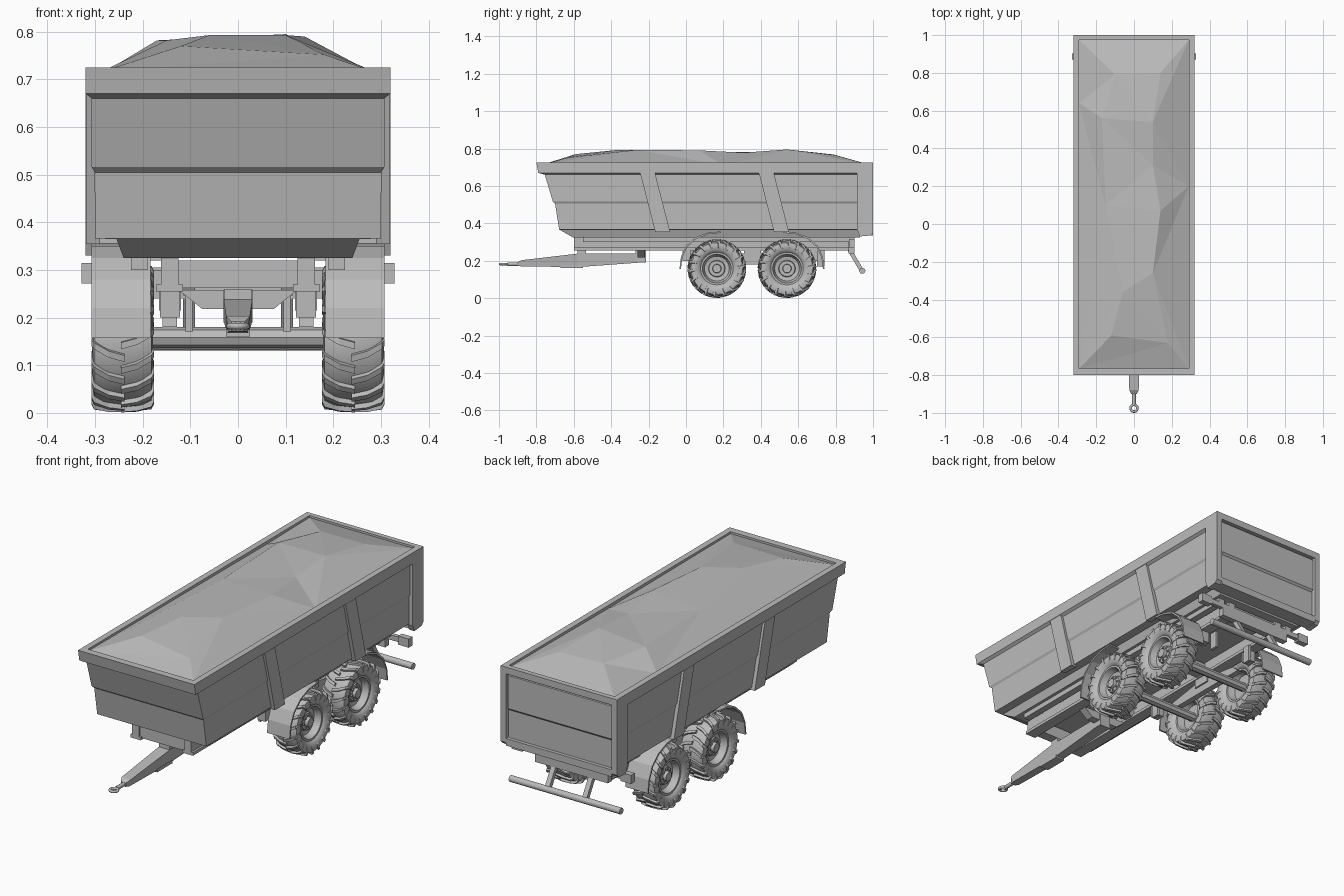
import bpy, bmesh, math
from mathutils import Vector
from mathutils.geometry import delaunay_2d_cdt

if "Cube" in bpy.data.objects:
    bpy.data.objects.remove(bpy.data.objects["Cube"])

grey = bpy.data.materials.new("plain grey")
grey.use_nodes = True
grey.diffuse_color = (0.5, 0.5, 0.5, 1)
grey.node_tree.nodes["Principled BSDF"].inputs["Base Color"].default_value = (0.5, 0.5, 0.5, 1)


def finish(name, bm, mirror=False, smooth=0):
    bmesh.ops.recalc_face_normals(bm, faces=bm.faces)
    mesh = bpy.data.meshes.new(name)
    bm.to_mesh(mesh)
    bm.free()
    mesh.materials.append(grey)
    if smooth:
        mesh.shade_smooth()
        mesh.set_sharp_from_angle(angle=math.radians(smooth))
    ob = bpy.data.objects.new(name, mesh)
    bpy.context.collection.objects.link(ob)
    if mirror:
        ob.modifiers.new("Mirror", "MIRROR").merge_threshold = 0.0001
    return ob


def loft(bm, rings, closed=False):
    """Bridge equal point rings; cap the ends unless the loop is closed."""
    vs = [[bm.verts.new(p) for p in r] for r in rings]
    n = len(vs[0])
    pairs = list(zip(vs, vs[1:])) + ([(vs[-1], vs[0])] if closed else [])
    for a, b in pairs:
        for i in range(n):
            bm.faces.new((a[i], a[(i + 1) % n], b[(i + 1) % n], b[i]))
    if not closed:
        bm.faces.new(vs[0])
        bm.faces.new(vs[-1])


def prism(name, outline, x0, x1, mirror=False):
    """Side outline of (y, z) points extruded across x."""
    bm = bmesh.new()
    loft(bm, [[(x, y, z) for y, z in outline] for x in (x0, x1)])
    return finish(name, bm, mirror)


def box(name, x0, x1, y0, y1, z0, z1, mirror=False):
    return prism(name, [(y0, z0), (y1, z0), (y1, z1), (y0, z1)], x0, x1, mirror)


def beam(name, stations):
    """Bar along y from (y, half width top, half width bottom, z0, z1)."""
    bm = bmesh.new()
    loft(bm, [[(-b, y, z0), (b, y, z0), (t, y, z1), (-t, y, z1)]
              for y, t, b, z0, z1 in stations])
    return finish(name, bm)


def wheel_point(x, r, a, cy):
    return (x, cy + r * math.cos(a), WHEEL_Z + r * math.sin(a))


def lathe(name, profile, cy, cz_steps=48, mirror=True):
    """Closed (x, r) profile turned about the axle."""
    bm = bmesh.new()
    loft(bm, [[wheel_point(x, r, i * math.tau / cz_steps, cy) for x, r in profile]
              for i in range(cz_steps)], closed=True)
    return finish(name, bm, mirror, 35)


def rod(name, p, q, r, sides=12, mirror=False):
    p, q = Vector(p), Vector(q)
    d = (q - p).normalized()
    u = d.orthogonal().normalized()
    v = d.cross(u)
    bm = bmesh.new()
    loft(bm, [[c + r * (u * math.cos(i * math.tau / sides) + v * math.sin(i * math.tau / sides))
               for i in range(sides)] for c in (p, q)])
    return finish(name, bm, mirror, 35)


# Tipping body: rectangular rings of (half width, front y, back y, z)
rings = [(.24, -.605, .93, .325), (.255, -.675, .93, .365), (.30, -.678, .98, .366),
         (.301, -.70, .98, .505), (.307, -.712, .98, .516), (.307, -.755, .98, .66),
         (.32, -.79, .98, .67), (.32, -.80, .98, .725), (.29, -.765, .975, .725),
         (.29, -.765, .975, .69)]
bm = bmesh.new()
loft(bm, [[(-w, f, z), (w, f, z), (w, b, z), (-w, b, z)] for w, f, b, z in rings])
finish("body", bm)

# Slanted side ribs
for label, y in (("front_rib", -.245), ("rear_rib", .39)):
    prism(label, [(y, .668), (y + .08, .668), (y + .16, .355), (y + .08, .355)], .29, .319, True)

# Rear posts and tailgate
prism("rear_post", [(.915, .366), (.93, .33), (.985, .335), (1, .35), (1, .725), (.915, .725)],
      .29, .32, True)
box("tailgate_top", -.29, .29, .975, 1, .692, .725)
box("tailgate_bottom", -.29, .29, .93, 1, .335, .37)
prism("tailgate_panel", [(.97, .365), (.983, .365), (.983, .508), (.992, .518),
                         (.992, .682), (.97, .695)], -.285, .285)

# Heaped load
load = [(-.29, -.765, .715), (.29, -.765, .715), (.29, .2, .71), (.29, .975, .715),
        (-.29, .975, .715), (-.29, .64, .71), (-.12, -.59, .77), (.18, -.63, .752),
        (-.06, -.36, .793), (.1, -.26, .793), (.14, .07, .79), (-.15, .1, .782),
        (.1, .31, .778), (-.17, .56, .782), (.1, .54, .795), (.14, .8, .765), (-.1, .79, .768)]
_, _, faces, *_ = delaunay_2d_cdt([Vector(p[:2]) for p in load], [], [], 0, 0.0001)
bm = bmesh.new()
vs = [bm.verts.new(p) for p in load]
for f in faces:
    bm.faces.new([vs[i] for i in f])
finish("load", bm)

# Chassis
box("chassis_rail", .125, .162, -.6, .9, .255, .33, True)
box("rail_flange", .115, .172, -.6, .9, .255, .27, True)
for i, y in enumerate((-.59, -.2, .33, .84)):
    box("cross_member_%d" % i, -.13, .13, y, y + .05, .262, .32)
bm = bmesh.new()
loft(bm, [[(-.125, y, .258), (.125, y, .258), (.075, y, .218), (-.075, y, .218)]
          for y in (-.26, -.22)])
finish("hitch_bracket", bm)
box("body_bearer", .19, .225, -.55, .9, .30, .328, True)

# Drawbar with towing eye
beam("drawbar", [(-.9, .014, .012, .172, .192), (-.88, .025, .02, .17, .203),
                 (-.58, .03, .022, .166, .238), (-.22, .03, .03, .192, .24)])
box("drawbar_mount", -.03, .03, -.27, -.215, .19, .258)
box("drawbar_spring", -.028, .028, -.58, -.535, .222, .26)
box("drawbar_foot", -.025, .025, -.67, -.55, .16, .175)
rod("eye_shank", (0, -.955, .182), (0, -.89, .182), .01)
bpy.ops.mesh.primitive_torus_add(major_radius=.018, minor_radius=.007, major_segments=20,
                                 minor_segments=8, location=(0, -.975, .182))
eye = bpy.context.object
eye.name = "towing_eye"
eye.data.materials.append(grey)
eye.data.shade_smooth()

# Suspension
WHEEL_Z = .158
AXLES = {"front": .165, "rear": .54}
prism("rocker_beam", [(.1, .18), (.62, .18), (.58, .215), (.4, .24), (.3, .24), (.14, .215)],
      .128, .158, True)
box("rocker_pivot", .12, .166, .31, .4, .215, .26, True)
for label, y in (("front", -.02), ("rear", .66)):
    box(label + "_spring_hanger", .122, .164, y, y + .045, .2, .256, True)
    box(label + "_brake_strut", .095, .11, y + .04, y + .08, .17, .256, True)

# Wheels, axles and mudguards
CX = .242
tyre = [(-.046, .085), (-.058, .1), (-.064, .12), (-.06, .138), (-.04, .145), (0, .147),
        (.04, .145), (.06, .138), (.064, .12), (.058, .1), (.046, .085), (.03, .08), (-.03, .08)]
disc = [(-.046, .087), (.048, .087), (.048, .077), (.036, .074), (.016, .066), (.012, .045),
        (.026, .042), (.026, .024), (.042, .022), (.042, .0005), (-.01, .0005),
        (-.01, .066), (-.046, .076)]
for label, cy in AXLES.items():
    lathe(label + "_tyre", [(CX + x, r) for x, r in tyre], cy)
    lathe(label + "_wheel_rim", [(CX + x, r) for x, r in disc], cy, 32)
    # Chevron tread bars wrapping down the shoulder
    bm = bmesh.new()
    count = 18
    for side in (-1, 1):
        for i in range(count):
            a0 = (i + .25 * side) * math.tau / count
            path = [(.065, .108, .115, -.03), (.066, .125, .14, -.01), (.06, .134, .151, .03),
                    (.03, .14, .156, .14), (-.004, .142, .157, .2)]
            sections = []
            for x, low, high, a in path:
                px = CX + side * x
                inner = CX + side * x * .93
                sections.append([wheel_point(inner, low, a0 + a - .055, cy),
                                 wheel_point(px, high, a0 + a - .045, cy),
                                 wheel_point(px, high, a0 + a + .045, cy),
                                 wheel_point(inner, low, a0 + a + .055, cy)])
            loft(bm, sections)
    finish(label + "_tread", bm, True)
    for i in range(8):
        a = i * math.tau / 8
        rod("%s_wheel_bolt_%d" % (label, i), wheel_point(CX + .01, .034, a, cy),
            wheel_point(CX + .033, .034, a, cy), .005, 6, True)
    rod(label + "_axle", (-.235, cy, .158), (.235, cy, .158), .022, 8)
    # Mudguard: thin swept arc on the outer end of the wheel pair
    s = -1 if label == "front" else 1
    arc = [(-.02, .357), (.05, .35), (.115, .325), (.165, .28), (.192, .22), (.2, .157)]
    inner = [(.192, .157), (.184, .218), (.158, .274), (.11, .317), (.048, .342), (-.02, .349)]
    prism(label + "_mudguard", [(cy + s * y, z) for y, z in arc + inner], .184, .308, True)
    box(label + "_mudguard_stay", .15, .2, cy + s * .03 - .012, cy + s * .03 + .012, .32, .348, True)

# Rear underrun bar, struts and lamps
rod("underrun_bar", (-.305, .943, .146), (.305, .943, .146), .016)
prism("underrun_strut", [(.86, .262), (.885, .262), (.95, .15), (.93, .142)], .09, .115, True)
box("rear_cross_bar", -.2, .2, .87, .9, .24, .3)
box("lamp_bar", -.31, .31, .88, .9, .28, .305)
box("rear_lamp", .27, .329, .872, .902, .272, .315, True)
